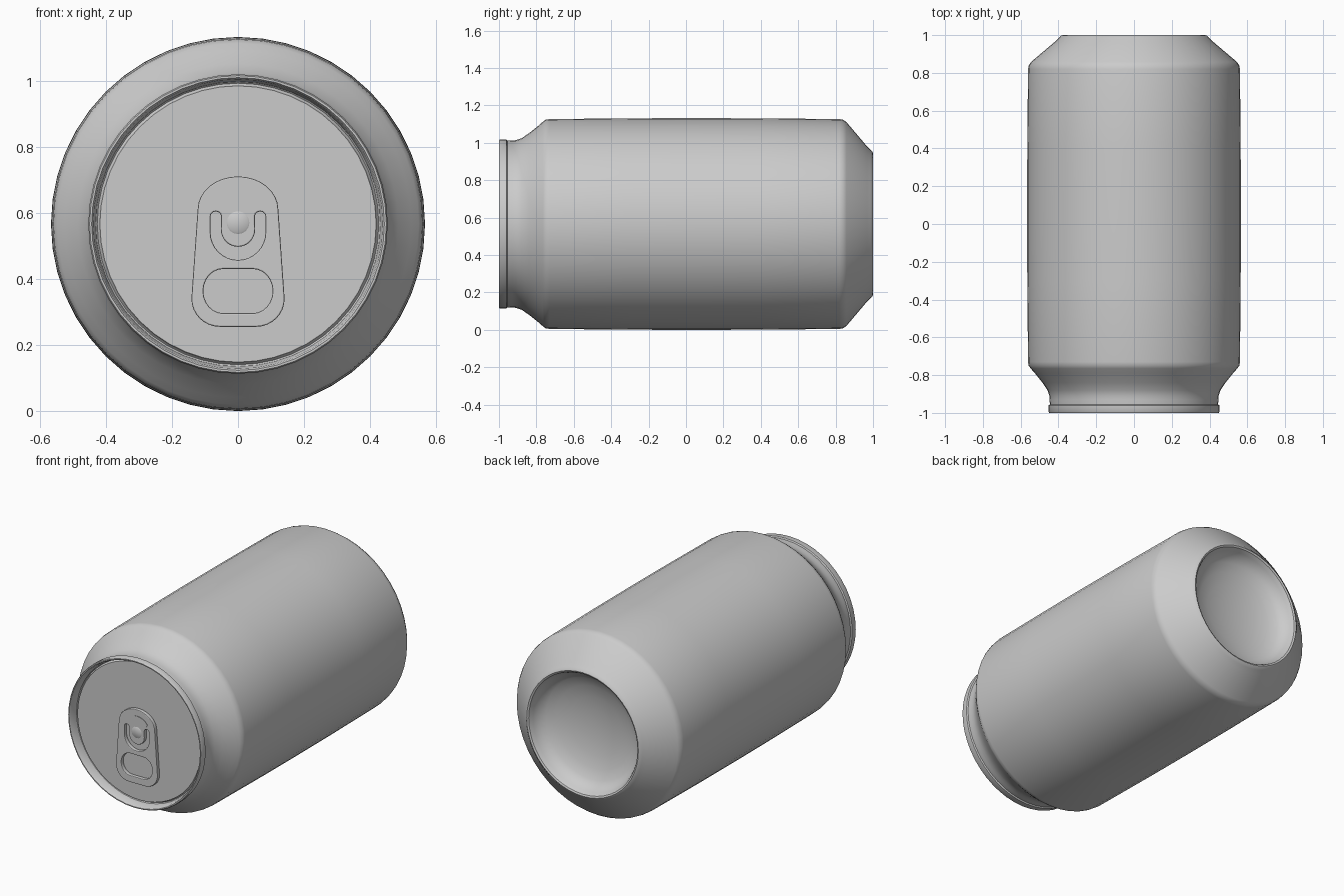
import bpy, bmesh
from math import sin, cos, pi, radians
from mathutils import Vector

if "Cube" in bpy.data.objects:
    bpy.data.objects.remove(bpy.data.objects["Cube"])

CZ = 0.566      # height of the can axis
SEG = 48
LID = -0.955    # y of the lid panel


def finish(obj, angle=35):
    bpy.ops.object.select_all(action='DESELECT')
    obj.select_set(True)
    bpy.context.view_layer.objects.active = obj
    bpy.ops.object.shade_smooth_by_angle(angle=radians(angle))


def lathe(name, profile, centre_z=CZ, seg=SEG):
    """Revolve (radius, y) points about the lengthwise axis."""
    bm = bmesh.new()
    vs = [bm.verts.new((r, y, 0)) for r, y in profile]
    es = [bm.edges.new(p) for p in zip(vs, vs[1:])]
    bmesh.ops.spin(bm, geom=vs + es, cent=(0, 0, 0), axis=(0, 1, 0),
                   angle=2 * pi, steps=seg, use_duplicate=False)
    bmesh.ops.remove_doubles(bm, verts=bm.verts, dist=0.0005)
    bmesh.ops.recalc_face_normals(bm, faces=bm.faces)
    me = bpy.data.meshes.new(name)
    bm.to_mesh(me)
    bm.free()
    obj = bpy.data.objects.new(name, me)
    obj.location.z = centre_z
    bpy.context.collection.objects.link(obj)
    finish(obj)
    return obj


def arc(cx, cz, rx, rz, a0, a1, n=12):
    return [(cx + rx * cos(radians(a0 + (a1 - a0) * i / n)),
             cz + rz * sin(radians(a0 + (a1 - a0) * i / n))) for i in range(n + 1)]


def plate(name, loops, y, half, bevel=0.0):
    """Flat plate facing -y from closed outlines; inner outlines are holes."""
    cu = bpy.data.curves.new(name, 'CURVE')
    cu.dimensions = '2D'
    cu.fill_mode = 'BOTH'
    cu.extrude = half
    cu.bevel_depth = bevel
    cu.bevel_resolution = 1
    cu.offset = -bevel
    for pts in loops:
        sp = cu.splines.new('POLY')
        sp.points.add(len(pts) - 1)
        for p, (x, z) in zip(sp.points, pts):
            p.co = (x, z, 0, 1)
        sp.use_cyclic_u = True
    obj = bpy.data.objects.new(name, cu)
    obj.rotation_euler.x = pi / 2
    obj.location.y = y
    bpy.context.collection.objects.link(obj)
    bpy.ops.object.select_all(action='DESELECT')
    obj.select_set(True)
    bpy.context.view_layer.objects.active = obj
    bpy.ops.object.convert(target='MESH')
    finish(bpy.context.object)


# can shell: neck, barrel, tapered base and inward dome
dome = [(0.355 * sin(radians(a)), 0.855 + 0.115 * (1 - cos(radians(a))))
        for a in (90, 75, 60, 45, 30, 15, 0)]
lathe("can_body", [
    (0.445, -0.96), (0.447, -0.93), (0.448, -0.91), (0.458, -0.88), (0.485, -0.84),
    (0.525, -0.79), (0.547, -0.765), (0.558, -0.75), (0.561, -0.73), (0.565, -0.3),
    (0.566, 0.0), (0.565, 0.4), (0.561, 0.82), (0.557, 0.84), (0.545, 0.858),
    (0.415, 0.968), (0.397, 0.986), (0.385, 0.997), (0.378, 1.0), (0.368, 0.995)] + dome)

# seamed rim with countersink and lid panel
lathe("lid_and_rim", [
    (0.445, -0.955), (0.453, -0.96), (0.453, -0.993), (0.449, -1.0), (0.443, -1.0),
    (0.438, -0.993), (0.431, -0.945), (0.426, -0.94), (0.421, -0.945),
    (0.418, LID), (0.0, LID)])

# pull tab: tapered outline, finger hole and U-shaped slot
outline = (arc(0, 0.61, 0.122, 0.10, 0, 180, 16)
           + arc(-0.055, 0.34, 0.086, 0.085, 180, 270, 8)
           + arc(0.055, 0.34, 0.086, 0.085, 270, 360, 8))
finger_hole = (arc(-0.045, 0.363, 0.06, 0.067, 90, 270)
               + arc(0.045, 0.363, 0.06, 0.067, -90, 90))
u_slot = (arc(0, 0.54, 0.083, 0.083, 180, 360, 16)
          + arc(0.067, 0.59, 0.016, 0.014, 0, 180, 6)
          + arc(0, 0.55, 0.052, 0.053, 0, -180, 16)
          + arc(-0.067, 0.59, 0.016, 0.014, 0, 180, 6))
plate("pull_tab", [outline, finger_hole, u_slot], LID - 0.013, 0.008, 0.004)

# raised crescent on the tab nose
crescent = arc(0, 0.61, 0.08, 0.062, 25, 155) + arc(0, 0.60, 0.08, 0.045, 150, 30)
plate("tab_nose_ridge", [crescent], LID - 0.025, 0.003)

# rivet holding the tab
lathe("rivet", [(0.036, LID), (0.036, LID - 0.024), (0.03, LID - 0.028),
                (0.0, LID - 0.029)], 0.57, 16)
